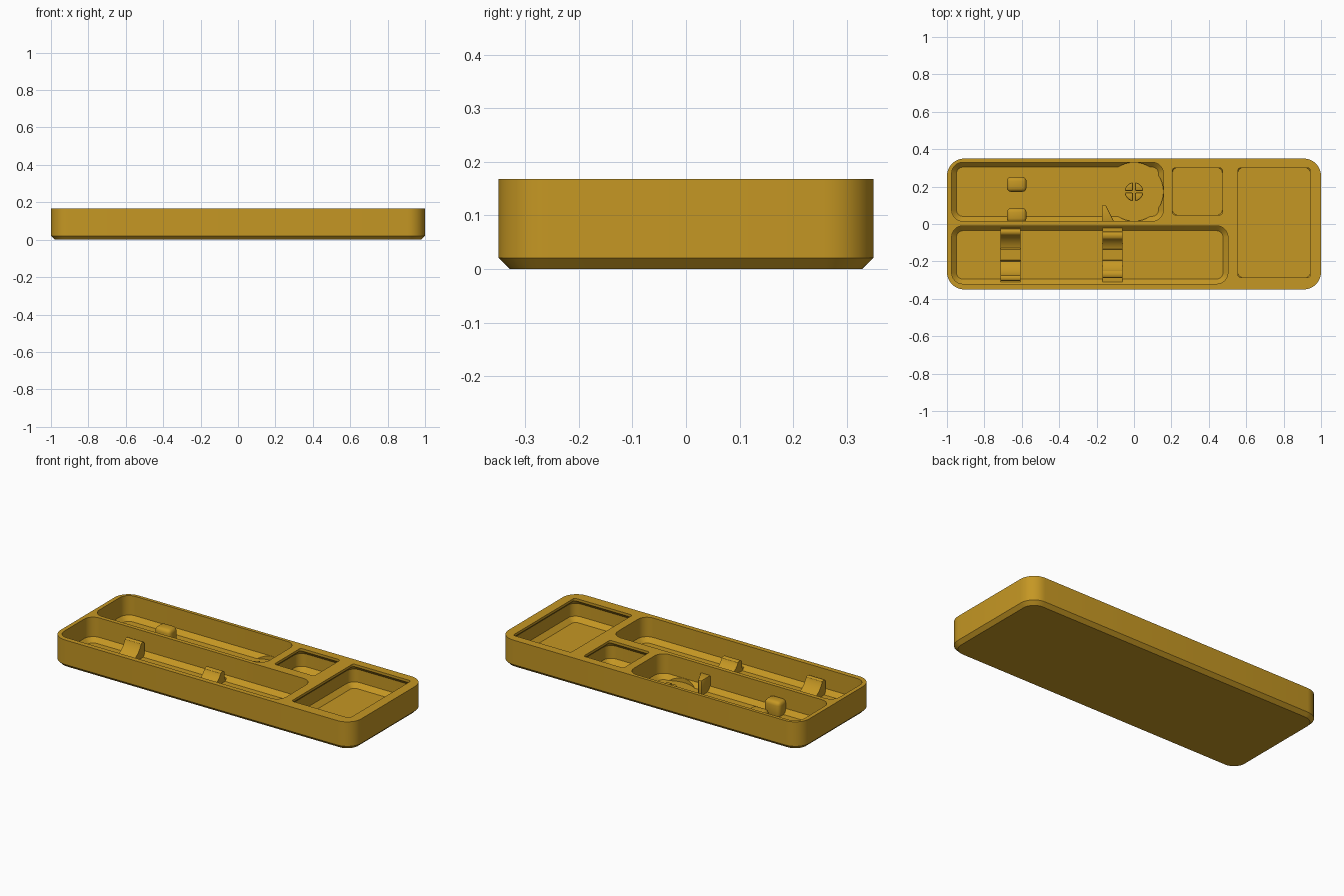
import bpy, bmesh, math
from mathutils import Vector

if "Cube" in bpy.data.objects:
    bpy.data.objects.remove(bpy.data.objects["Cube"])

gold = bpy.data.materials.new("golden yellow plastic")
gold.diffuse_color = (0.56, 0.31, 0.017, 1)
gold.use_nodes = True
gold.node_tree.nodes["Principled BSDF"].inputs["Base Color"].default_value = gold.diffuse_color


def finish(name, bm):
    bmesh.ops.recalc_face_normals(bm, faces=bm.faces)
    me = bpy.data.meshes.new(name)
    bm.to_mesh(me)
    bm.free()
    ob = bpy.data.objects.new(name, me)
    bpy.context.collection.objects.link(ob)
    me.materials.append(gold)
    return ob


def smooth(ob):
    bpy.ops.object.select_all(action='DESELECT')
    ob.select_set(True)
    bpy.context.view_layer.objects.active = ob
    bpy.ops.object.shade_smooth_by_angle(angle=math.radians(30))


def rounded_rect(x0, x1, y0, y1, r, n=8):
    pts = []
    for cx, cy, start in ((x1 - r, y1 - r, 0), (x0 + r, y1 - r, 90),
                          (x0 + r, y0 + r, 180), (x1 - r, y0 + r, 270)):
        for i in range(n + 1):
            a = math.radians(start + 90 * i / n)
            pts.append((cx + r * math.cos(a), cy + r * math.sin(a)))
    return pts


def loft(name, rect, layers):
    """Stack rounded rectangles; each layer is (z, inset, corner radius)."""
    x0, x1, y0, y1 = rect
    bm = bmesh.new()
    rings = [[bm.verts.new((x, y, z)) for x, y in
              rounded_rect(x0 + d, x1 - d, y0 + d, y1 - d, r)] for z, d, r in layers]
    for a, b in zip(rings, rings[1:]):
        for i in range(len(a)):
            j = (i + 1) % len(a)
            bm.faces.new((a[i], a[j], b[j], b[i]))
    bm.faces.new(rings[0])
    bm.faces.new(rings[-1])
    return finish(name, bm)


def prism(name, pts, move):
    """Extrude a closed outline of 3D points by a vector."""
    bm = bmesh.new()
    face = bm.faces.new([bm.verts.new(p) for p in pts])
    out = bmesh.ops.extrude_face_region(bm, geom=[face])
    bmesh.ops.translate(bm, vec=Vector(move),
                        verts=[v for v in out['geom'] if isinstance(v, bmesh.types.BMVert)])
    return finish(name, bm)


def bevel(ob, width, segments=3):
    mod = ob.modifiers.new("bevel", 'BEVEL')
    mod.width, mod.segments, mod.limit_method = width, segments, 'ANGLE'
    bpy.context.view_layer.objects.active = ob
    bpy.ops.object.modifier_apply(modifier=mod.name)


TOP, FLOOR, CUT = 0.168, 0.025, 0.2
HUB = (0.0, 0.1725)

# Tray body with chamfered underside
tray = loft("tray_body", (-1, 1, -0.35, 0.35),
            [(0, 0.021, 0.072), (0.021, 0, 0.093), (TOP, 0, 0.093)])

# Open compartments, and two with an overhanging lip
open_layers = [(FLOOR, 0.026, 0.034), (FLOOR + 0.026, 0, 0.06), (CUT, 0, 0.06)]
lip_layers = [(FLOOR, 0.026, 0.026), (FLOOR + 0.026, 0, 0.05), (TOP - 0.04, 0, 0.05),
              (TOP - 0.015, 0.026, 0.014), (CUT, 0.026, 0.014)]
cutters = [
    loft("cut_rear_compartment", (-0.975, 0.157, 0.015, 0.33), open_layers),
    loft("cut_front_compartment", (-0.975, 0.502, -0.32, -0.01), open_layers),
    loft("cut_small_compartment", (0.18, 0.498, 0.023, 0.326), lip_layers),
    loft("cut_large_compartment", (0.53, 0.968, -0.312, 0.326), lip_layers),
    # Round clearance around the hub
    prism("cut_round_clearance",
          [(HUB[0] + 0.157 * math.cos(i * math.tau / 64),
            HUB[1] + 0.157 * math.sin(i * math.tau / 64), FLOOR) for i in range(64)],
          (0, 0, CUT - FLOOR)),
]
for c in cutters:
    mod = tray.modifiers.new("cut", 'BOOLEAN')
    mod.operation, mod.solver, mod.object = 'DIFFERENCE', 'EXACT', c
    bpy.context.view_layer.objects.active = tray
    bpy.ops.object.modifier_apply(modifier=mod.name)
    bpy.data.objects.remove(c)
smooth(tray)


# Cradle clips: two curved arms on a low base, with a rest in the middle
def cradle(name, x, r, height, arm):
    yc, zc, base = -0.165, FLOOR + 0.01 + r, 0.04
    inner = [(r * math.sin(a), zc - r * math.cos(a)) for a in
             [math.radians(18 + 4 * i) for i in range(23)]]
    inner = [p for p in inner if p[1] < height - 0.012]
    ey, ez = inner[-1]
    mid = (ey + arm) / 2
    half_w = (arm - ey) / 2
    tip = [(mid - half_w * math.cos(math.pi * i / 6),
            ez + 0.012 * math.sin(math.pi * i / 6)) for i in range(1, 7)]
    right = [(0.028, base + 0.012)] + inner + tip + [(arm, base), (0.157, base), (0.157, 0.015)]
    outline = right + [(-y, z) for y, z in reversed(right)]
    ob = prism(name, [(x - 0.054, yc + y, z) for y, z in outline], (0.108, 0, 0))
    smooth(ob)


cradle("left_cradle_clip", -0.66, 0.118, 0.12, 0.14)
cradle("right_cradle_clip", -0.115, 0.1, 0.1, 0.125)

# Retaining posts in the rear compartment
for name, y0, y1, h in (("middle_post", 0.172, 0.252, 0.1), ("wall_post", 0.008, 0.085, 0.1)):
    post = prism(name, [(-0.68, y0, 0.01), (-0.575, y0, 0.01),
                        (-0.575, y1, 0.01), (-0.68, y1, 0.01)], (0, 0, h))
    bevel(post, 0.022)
    smooth(post)

# Wedge fin beside the round clearance
fin = prism("wedge_fin", [(-0.172, 0.01, 0.015), (-0.105, 0.01, 0.015),
                          (-0.15, 0.1, 0.015), (-0.172, 0.1, 0.015)], (0, 0, 0.1))
bevel(fin, 0.005, 2)
smooth(fin)

# Split hub: four quarter segments with crossing slots
gap = 0.005
for k in range(4):
    a0 = math.asin(gap / 0.05)
    arc = [a0 + (math.pi / 2 - 2 * a0) * i / 8 for i in range(9)]
    quarter = [(gap, gap)] + [(0.05 * math.cos(a), 0.05 * math.sin(a)) for a in arc]
    c, s = round(math.cos(k * math.pi / 2)), round(math.sin(k * math.pi / 2))
    seg = prism(f"hub_quarter_{k + 1}",
                [(HUB[0] + c * x - s * y, HUB[1] + s * x + c * y, 0.015) for x, y in quarter],
                (0, 0, 0.05))
    bevel(seg, 0.006, 2)
    smooth(seg)
